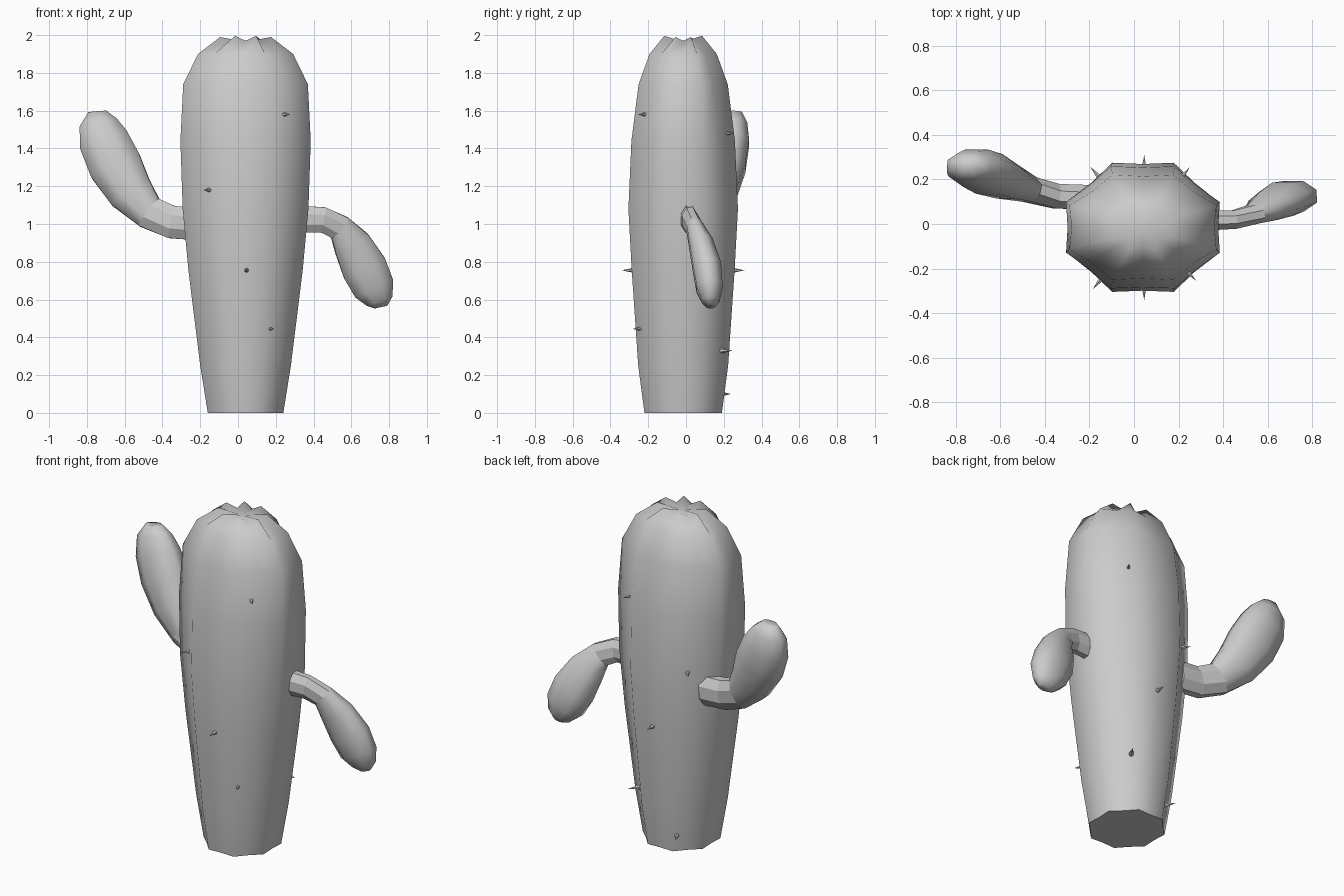
import bpy, bmesh
from math import cos, sin, pi
from mathutils import Vector

if "Cube" in bpy.data.objects:
    bpy.data.objects.remove(bpy.data.objects["Cube"])

CX, CY = 0.04, -0.015


def skin(name, rings, tip, flat_bands):
    """Bridge equal-sized rings, cap the start flat and fan the end to a point."""
    bm = bmesh.new()
    loops = [[bm.verts.new(p) for p in r] for r in rings]
    n = len(loops[0])
    for b, (lo, hi) in enumerate(zip(loops, loops[1:])):
        for i in range(n):
            f = bm.faces.new((lo[i], lo[(i + 1) % n], hi[(i + 1) % n], hi[i]))
            f.smooth = b >= flat_bands
    bm.faces.new(loops[0][::-1])
    top = bm.verts.new(tip)
    for i in range(n):
        bm.faces.new((loops[-1][i], loops[-1][(i + 1) % n], top)).smooth = True
    # crisp edge around the flat start cap
    for i in range(n):
        bm.edges.get((loops[0][i], loops[0][(i + 1) % n])).smooth = False
    bmesh.ops.recalc_face_normals(bm, faces=bm.faces)
    me = bpy.data.meshes.new(name)
    bm.to_mesh(me)
    bm.free()
    ob = bpy.data.objects.new(name, me)
    bpy.context.collection.objects.link(ob)
    return ob


# Ribbed body: z, half width x, half depth y, valley factor, valley drop
profile = [(0, .20, .205, .98, 0), (.25, .24, .238, .98, 0),
           (.75, .302, .272, .98, 0), (1.08, .333, .29, .98, 0),
           (1.44, .345, .274, .98, 0), (1.74, .33, .236, .97, 0),
           (1.90, .252, .178, .93, 0), (1.985, .135, .10, .75, .015)]
body = []
for z, ax, ay, f, drop in profile:
    ring = []
    for i in range(16):
        a = pi / 8 * i
        k = 1 / cos(pi / 8) if i % 2 else f
        ring.append((CX + ax * k * cos(a), CY + ay * k * sin(a),
                     z + (.012 * abs(sin(a)) if drop and i % 2 else -drop)))
    body.append(ring)
skin("cactus_body", body, (CX, CY, 1.965), 0)


# Arms: octagonal stem swelling to a flattened pad; points are x, y, z, radius
def arm(name, pts, depth):
    rings = []
    for i, (x, y, z, r) in enumerate(pts):
        a = Vector(pts[max(i - 1, 0)][:3])
        b = Vector(pts[min(i + 1, len(pts) - 1)][:3])
        t = (b - a).normalized()
        u = Vector((0, 1, 0)).cross(t).normalized()
        v = t.cross(u)
        c = Vector((x, y, z))
        rings.append([c + u * r * 1.04 * cos(pi / 8 + pi / 4 * k)
                      + v * r * 1.04 * depth * sin(pi / 8 + pi / 4 * k)
                      for k in range(8)])
    tip = Vector(pts[-1][:3]) - t * .006
    skin(name, rings, tip, 2)


arm("left_arm", [(-.21, .12, 1.0, .09), (-.35, .125, 1.01, .09),
                 (-.47, .155, 1.06, .092), (-.57, .19, 1.17, .125),
                 (-.65, .225, 1.31, .147), (-.71, .25, 1.44, .138),
                 (-.74, .26, 1.535, .105), (-.745, .265, 1.595, .05)], .64)
arm("right_arm", [(.32, .015, 1.025, .075), (.45, .02, 1.022, .07),
                  (.54, .045, .98, .072), (.605, .08, .89, .105),
                  (.67, .112, .765, .125), (.72, .125, .66, .115),
                  (.75, .13, .592, .075), (.757, .13, .56, .035)], .62)

# Thorns: surface points, pointing outward from the body axis
thorns = [(.24, -.215, 1.58), (-.15, -.25, 1.18), (.045, -.285, .755),
          (.165, -.235, .445), (.215, .21, 1.48), (-.16, .215, 1.12),
          (.045, .255, .755), (.185, .20, .33), (-.07, .19, .10)]
for i, p in enumerate(thorns):
    d = Vector((p[0] - CX, p[1] - CY, 0)).normalized()
    bpy.ops.mesh.primitive_cone_add(vertices=6, radius1=.016, radius2=0, depth=.075,
                                    location=Vector(p) + d * .018)
    ob = bpy.context.object
    ob.name = f"thorn_{i + 1}"
    ob.rotation_euler = d.to_track_quat('Z', 'Y').to_euler()
